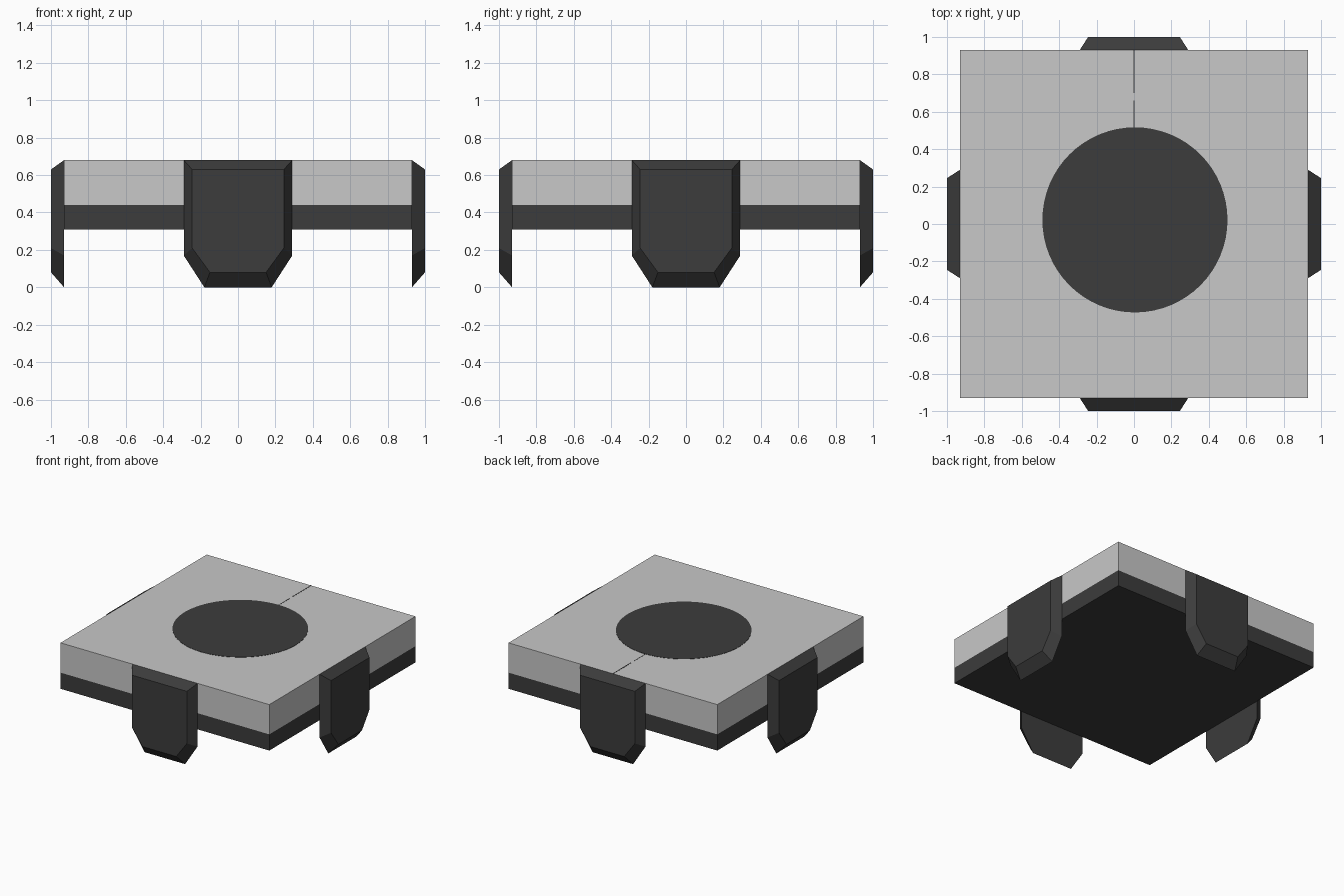
import bpy, bmesh, math
from mathutils import Matrix

if "Cube" in bpy.data.objects:
    bpy.data.objects.remove(bpy.data.objects["Cube"])


def material(name, v):
    m = bpy.data.materials.new(name)
    m.diffuse_color = (v, v, v, 1)
    m.use_nodes = True
    m.node_tree.nodes["Principled BSDF"].inputs["Base Color"].default_value = m.diffuse_color
    return m


LIGHT = material("light grey", 0.58)
DARK = material("charcoal", 0.045)


def finish(bm, name, mats):
    bmesh.ops.recalc_face_normals(bm, faces=bm.faces[:])
    me = bpy.data.meshes.new(name)
    bm.to_mesh(me)
    bm.free()
    for m in mats:
        me.materials.append(m)
    ob = bpy.data.objects.new(name, me)
    bpy.context.collection.objects.link(ob)
    return ob


def box(bm, x0, x1, y0, y1, z0, z1):
    mat = Matrix.Translation(((x0 + x1) / 2, (y0 + y1) / 2, (z0 + z1) / 2)) \
        @ Matrix.Diagonal((x1 - x0, y1 - y0, z1 - z0, 1))
    bmesh.ops.create_cube(bm, size=1, matrix=mat)


HALF, BOTTOM, BAND, TOP = 0.93, 0.31, 0.44, 0.68

# Slab: light on top, dark band and underside below the cut line
bm = bmesh.new()
box(bm, -HALF, HALF, -HALF, HALF, BOTTOM, TOP)
bmesh.ops.bisect_plane(bm, geom=bm.verts[:] + bm.edges[:] + bm.faces[:],
                       plane_co=(0, 0, BAND), plane_no=(0, 0, 1))
for f in bm.faces:
    f.material_index = 1 if f.calc_center_median().z < BAND else 0
finish(bm, "slab", [LIGHT, DARK])

# Round dark spot on the top
bm = bmesh.new()
bmesh.ops.create_cone(bm, cap_ends=True, segments=64, radius1=0.495, radius2=0.495,
                      depth=0.002, matrix=Matrix.Translation((0.005, 0.022, TOP + 0.001)))
finish(bm, "top_spot", [DARK])

# Hairline seam from the spot to the back edge
bm = bmesh.new()
box(bm, -0.003, 0.003, 0.5, 0.66, TOP, TOP + 0.001)
box(bm, -0.004, 0.004, 0.70, HALF, TOP, TOP + 0.001)
finish(bm, "top_seam", [DARK])

# Four bevelled feet: wide inner outline joined to a smaller outer one
INNER = [(0.29, TOP), (0.29, 0.17), (0.18, 0.0)]
OUTER = [(0.245, 0.63), (0.245, 0.21), (0.15, 0.08)]


def foot(name, turn):
    bm = bmesh.new()
    rings = []
    for half, y in ((INNER, -HALF), (OUTER, -1.0)):
        outline = half + [(-x, z) for x, z in reversed(half)]
        rings.append([bm.verts.new((x, y, z)) for x, z in outline])
    a, b = rings
    bm.faces.new(a)
    bm.faces.new(b)
    n = len(a)
    for i in range(n):
        j = (i + 1) % n
        bm.faces.new((a[i], a[j], b[j], b[i]))
    bmesh.ops.rotate(bm, verts=bm.verts[:], matrix=Matrix.Rotation(turn, 3, 'Z'))
    finish(bm, name, [DARK])


for k, side in enumerate(("front", "right", "back", "left")):
    foot(side + "_foot", k * math.pi / 2)
